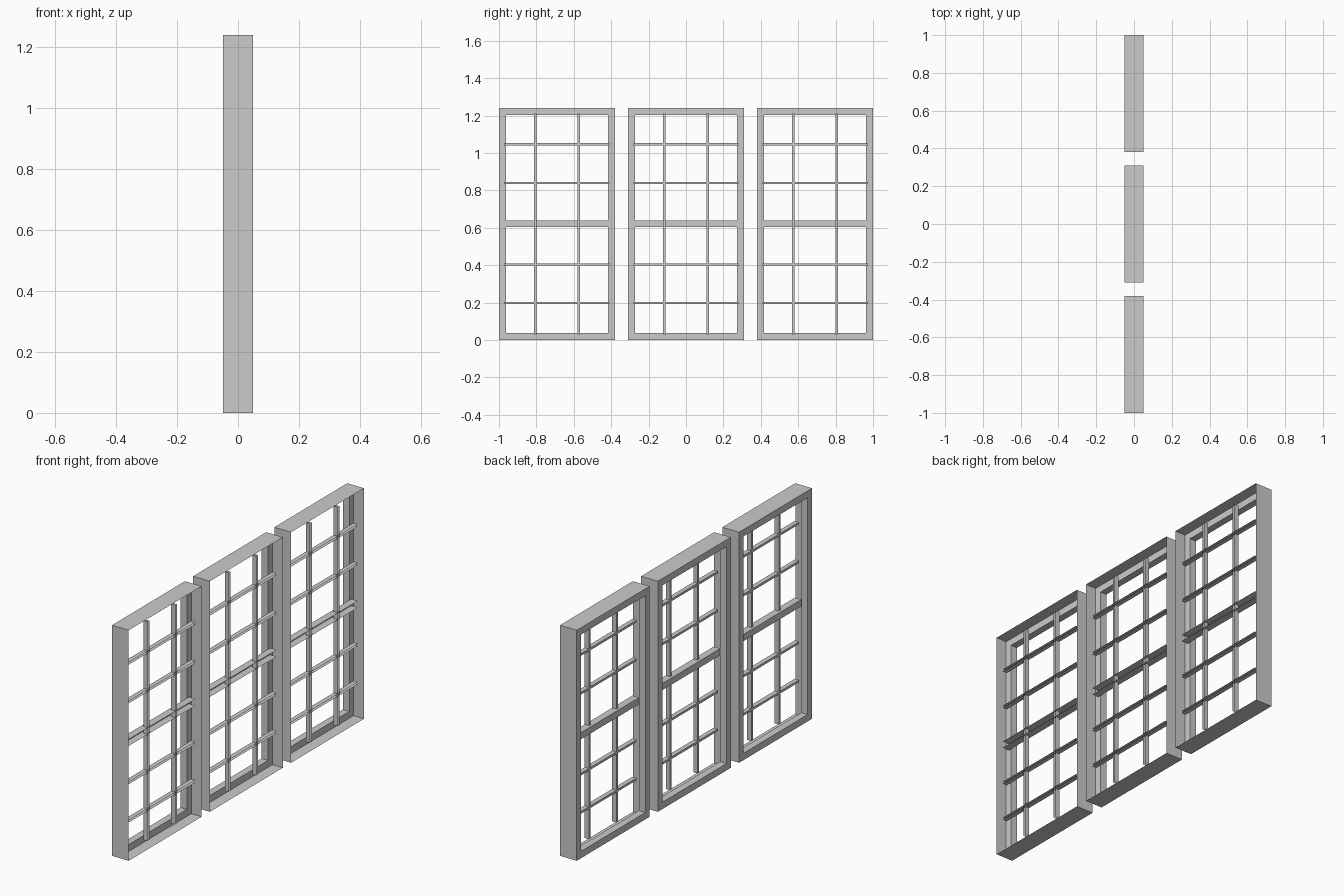
import bpy, bmesh

if "Cube" in bpy.data.objects:
    bpy.data.objects.remove(bpy.data.objects["Cube"])

HALF_W, HEIGHT = 0.31, 1.24
LIP = 0.037


def finish(name, bm):
    mesh = bpy.data.meshes.new(name)
    bm.to_mesh(mesh)
    bm.free()
    ob = bpy.data.objects.new(name, mesh)
    bpy.context.collection.objects.link(ob)
    return ob


def frame(name, yc):
    # L-shaped section (inset, x): thin reveal open to +x, solid border at -x
    profile = [(0, 0.05), (0, -0.012), (0, -0.05), (LIP, -0.05), (LIP, -0.012), (0, -0.012)]
    bm = bmesh.new()
    rings = []
    for i, x in profile:
        y, z0, z1 = HALF_W - i, i, HEIGHT - i
        rings.append([bm.verts.new((x, yc + a, b))
                      for a, b in ((-y, z0), (y, z0), (y, z1), (-y, z1))])
    for r, s in zip(rings, rings[1:]):
        for k in range(4):
            n = (k + 1) % 4
            bm.faces.new((r[k], r[n], s[n], s[k]))
    bmesh.ops.remove_doubles(bm, verts=bm.verts, dist=1e-5)
    bmesh.ops.recalc_face_normals(bm, faces=bm.faces)
    return finish(name, bm)


def channel(name, x0, x1, y0, y1, z0, z1, along):
    # Bar left open towards +x and at both ends
    bm = bmesh.new()
    bmesh.ops.create_cube(bm, size=1)
    bm.normal_update()
    drop = [f for f in bm.faces if f.normal.x > 0.5 or abs(f.normal[along]) > 0.5]
    bmesh.ops.delete(bm, geom=drop, context='FACES')
    for v in bm.verts:
        v.co = (x1 if v.co.x > 0 else x0,
                y1 if v.co.y > 0 else y0,
                z1 if v.co.z > 0 else z0)
    return finish(name, bm)


for w, yc in enumerate((-0.69, 0, 0.69), 1):
    frame(f"window_frame_{w}", yc)
    # wide middle rail
    channel(f"middle_rail_{w}", -0.006, 0.033, yc - 0.282, yc + 0.282, 0.604, 0.64, 1)
    # thin horizontal bars
    for i, z in enumerate((0.198, 0.404, 0.839, 1.047), 1):
        channel(f"horizontal_bar_{w}_{i}", 0.008, 0.033,
                yc - 0.282, yc + 0.282, z - 0.006, z + 0.006, 1)
    # thin vertical bars
    for i, y in enumerate((-0.117, 0.117), 1):
        channel(f"vertical_bar_{w}_{i}", 0.008, 0.033,
                yc + y - 0.007, yc + y + 0.007, 0.03, 1.21, 2)
